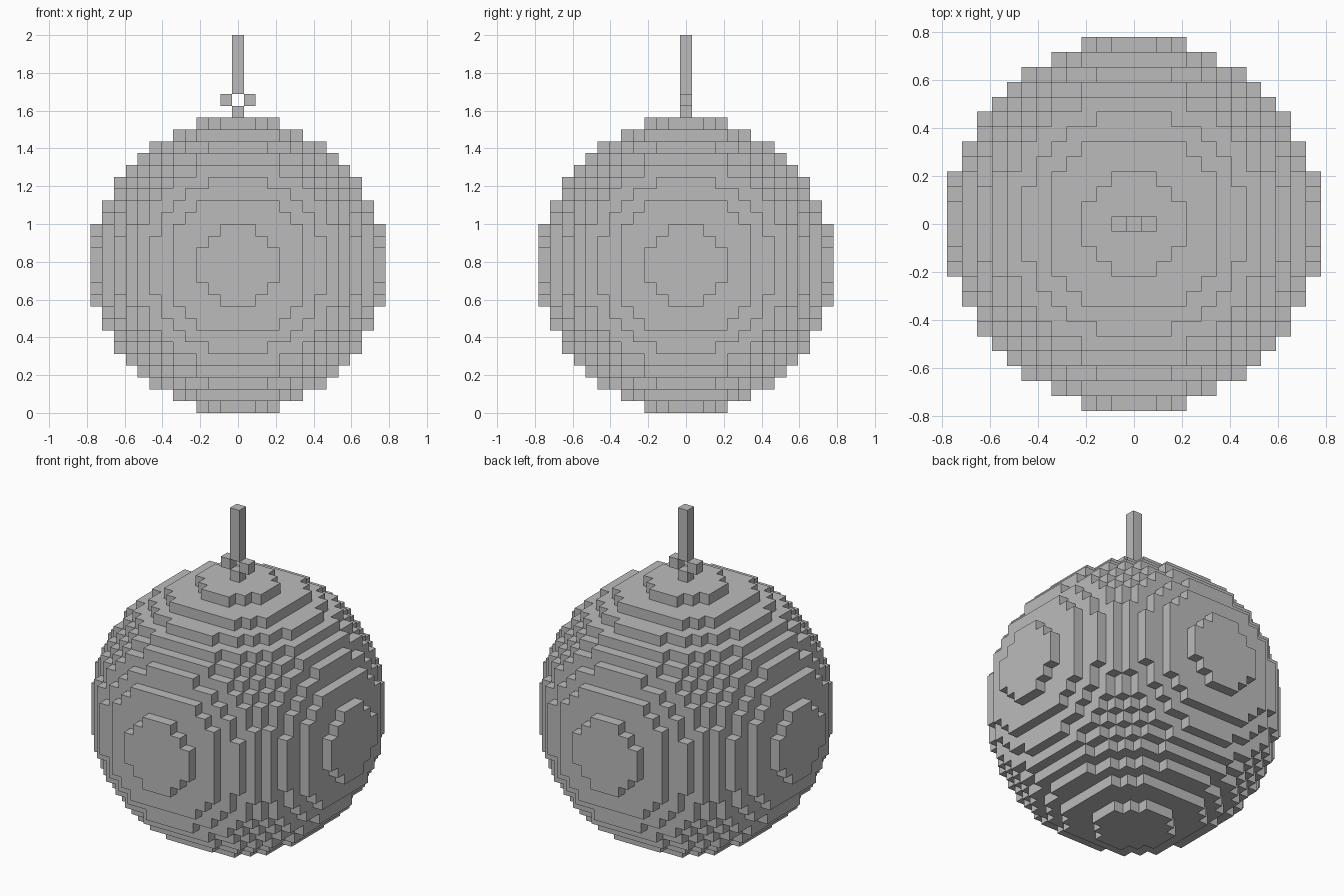
import bpy
import bmesh
from mathutils import Vector

if "Cube" in bpy.data.objects:
    bpy.data.objects.remove(bpy.data.objects["Cube"], do_unlink=True)

CELL = 2 / 32          # edge of one block
RADIUS = 12.5          # ball radius in blocks
CENTRE_Z = RADIUS * CELL

grey = bpy.data.materials.new("plain grey")
grey.use_nodes = True
colour = (0.5, 0.5, 0.5, 1)
grey.diffuse_color = colour
grey.node_tree.nodes["Principled BSDF"].inputs["Base Color"].default_value = colour


def block_object(name, cells):
    """Skin a set of (x, y, z) blocks, keeping only the exposed sides."""
    bm = bmesh.new()
    corners = {}

    def corner(p):
        key = tuple(round(c * 2) for c in p)
        if key not in corners:
            corners[key] = bm.verts.new(p * CELL + Vector((0, 0, CENTRE_Z)))
        return corners[key]

    for cell in cells:
        for axis in range(3):
            for sign in (-1, 1):
                n, u, v = Vector(), Vector(), Vector()
                n[axis], u[(axis + 1) % 3], v[(axis + 2) % 3] = sign, 1, sign
                if tuple(int(c) for c in Vector(cell) + n) in cells:
                    continue
                mid = Vector(cell) + n / 2
                ring = [(-1, -1), (1, -1), (1, 1), (-1, 1)]
                bm.faces.new([corner(mid + u * a / 2 + v * b / 2) for a, b in ring])

    mesh = bpy.data.meshes.new(name)
    bm.to_mesh(mesh)
    bm.free()
    mesh.materials.append(grey)
    obj = bpy.data.objects.new(name, mesh)
    bpy.context.collection.objects.link(obj)
    return obj


# Ball: every block whose centre lies inside the radius
span = range(-12, 13)
block_object("ball", {(x, y, z) for x in span for y in span for z in span
                      if x * x + y * y + z * z <= RADIUS ** 2})

# Hanger: a small ring of blocks with a straight string above it
block_object("ring_base", {(0, 0, 13)})
for side, x in (("left", 1), ("right", -1)):
    block_object("ring_" + side, {(x, 0, 14)})
block_object("string", {(0, 0, z) for z in range(15, 20)})
